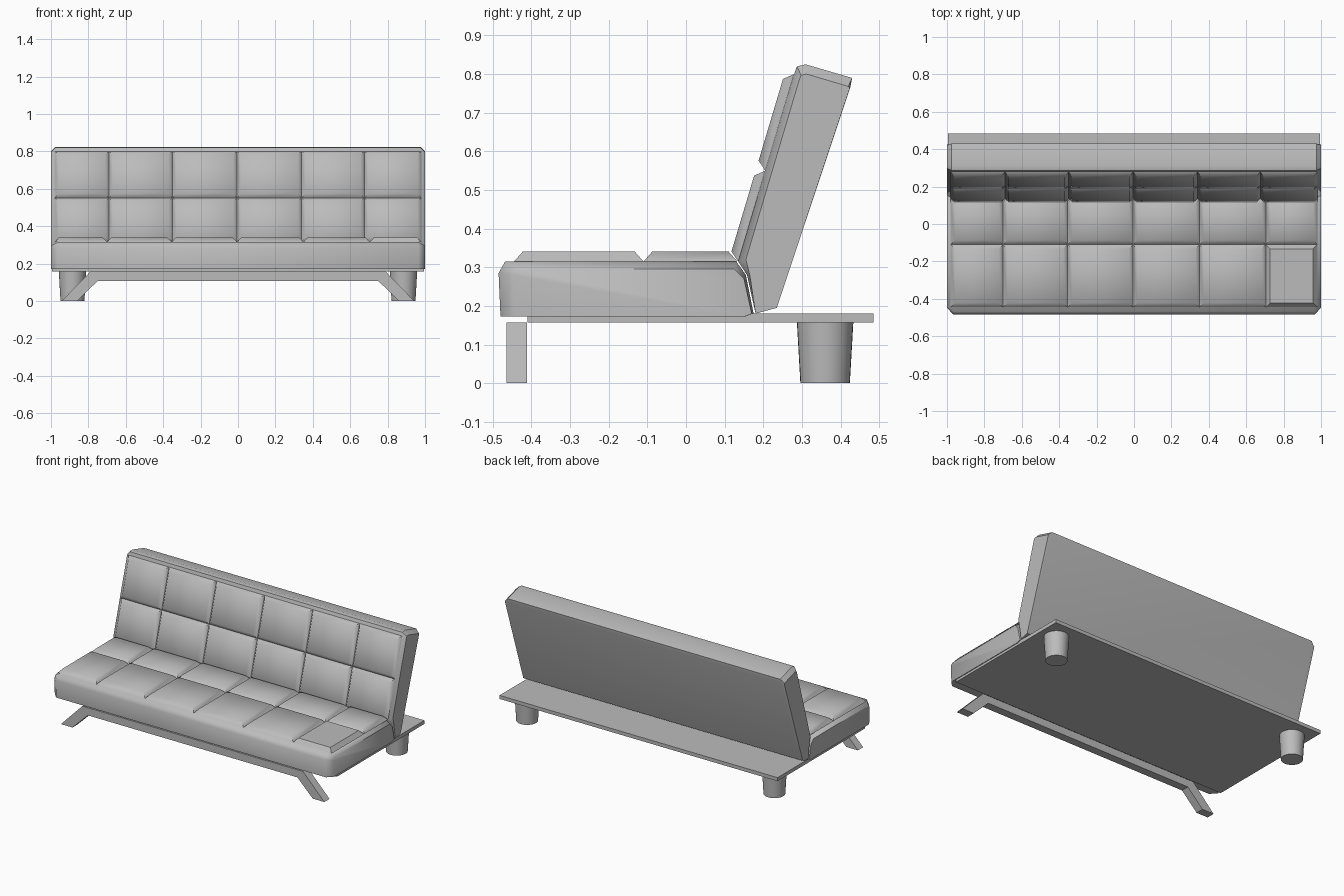
import bpy, bmesh, math
from mathutils import Vector

cube = bpy.data.objects.get("Cube")
if cube:
    bpy.data.objects.remove(cube, do_unlink=True)

grey = bpy.data.materials.new("plain grey")
grey.use_nodes = True
grey.diffuse_color = (0.5, 0.5, 0.5, 1)
grey.node_tree.nodes["Principled BSDF"].inputs["Base Color"].default_value = (0.5, 0.5, 0.5, 1)


def finish(name, bm, angle=None):
    """Turn a bmesh into an object, optionally smooth below an angle."""
    bmesh.ops.remove_doubles(bm, verts=bm.verts, dist=0.0005)
    bmesh.ops.recalc_face_normals(bm, faces=bm.faces)
    mesh = bpy.data.meshes.new(name)
    flat = [f.index for f in bm.faces if f.tag]
    bm.to_mesh(mesh)
    bm.free()
    mesh.materials.append(grey)
    ob = bpy.data.objects.new(name, mesh)
    bpy.context.collection.objects.link(ob)
    if angle:
        bpy.ops.object.select_all(action='DESELECT')
        ob.select_set(True)
        bpy.context.view_layer.objects.active = ob
        bpy.ops.object.shade_smooth_by_angle(angle=math.radians(angle))
    return ob


def loft(name, sections, angle=None):
    """Skin closed rings of points and cap both ends."""
    bm = bmesh.new()
    rings = [[bm.verts.new(p) for p in ring] for ring in sections]
    for a, b in zip(rings, rings[1:]):
        n = len(a)
        for i in range(n):
            j = (i + 1) % n
            bm.faces.new((a[i], a[j], b[j], b[i]))
    bm.faces.new(rings[0])
    bm.faces.new(rings[-1])
    return finish(name, bm, angle)


def cushion(name, outer, inner, chamfer, angle):
    """Side profile swept along x, with smaller end profiles."""
    stations = ((-1, inner), (chamfer - 1, outer), (1 - chamfer, outer), (1, inner))
    return loft(name, [[(x, y, z) for y, z in prof] for x, prof in stations], angle)


def pads(name, cols, rows, origin, along, normal, height, inset, angle, skip=None, only=None):
    """Grid of raised pads with sloping rims, meeting in V grooves."""
    bm = bmesh.new()
    o, d, n = Vector(origin), Vector(along).normalized(), Vector(normal).normalized()
    for c, (x0, x1) in enumerate(zip(cols, cols[1:])):
        for r, (v0, v1) in enumerate(zip(rows, rows[1:])):
            if (c, r) == skip or (only and (c, r) != only):
                continue

            def ring(e, h):
                return [bm.verts.new(o + Vector((x, 0, 0)) + d * v + n * h) for x, v in
                        ((x0 + e, v0 + e), (x1 - e, v0 + e), (x1 - e, v1 - e), (x0 + e, v1 - e))]
            low, top = ring(0, 0), ring(inset, height)
            bm.faces.new(top)
            for i in range(4):
                j = (i + 1) % 4
                bm.faces.new((low[i], low[j], top[j], top[i]))
    return finish(name, bm, angle)


# Seat cushion
cushion("seat_cushion",
        [(-0.48, 0.172), (-0.485, 0.285), (-0.468, 0.315), (0.13, 0.315),
         (0.155, 0.28), (0.175, 0.18), (0.15, 0.172)],
        [(-0.445, 0.172), (-0.448, 0.28), (-0.435, 0.296), (0.125, 0.296),
         (0.15, 0.27), (0.17, 0.18), (0.15, 0.172)], 0.035, 60)
seat_grid = dict(cols=[-0.98, -0.7, -0.355, -0.005, 0.35, 0.705, 0.98],
                 rows=[-0.445, -0.11, 0.133], origin=(0, 0, 0.315),
                 along=(0, 1, 0), normal=(0, 0, 1), height=0.026, inset=0.023)
pads("seat_pads", **seat_grid, angle=60, skip=(5, 0))
pads("seat_corner_pad", **seat_grid, angle=None, only=(5, 0))

# Reclined backrest
cushion("backrest",
        [(0.135, 0.315), (0.28, 0.8), (0.287, 0.82), (0.31, 0.825), (0.43, 0.79),
         (0.425, 0.765), (0.235, 0.195), (0.18, 0.18), (0.158, 0.28)],
        [(0.155, 0.32), (0.293, 0.785), (0.298, 0.797), (0.312, 0.8), (0.42, 0.768),
         (0.424, 0.764), (0.235, 0.195), (0.18, 0.18), (0.165, 0.28)], 0.025, 40)
pads("backrest_pads", [-0.98, -0.69, -0.35, -0.005, 0.34, 0.675, 0.98],
     [0, 0.245, 0.506], (0, 0.135, 0.315), (0, 0.286, 0.958), (0, -0.958, 0.286),
     0.024, 0.02, 60)

# Base board
loft("base_board", [[(x, -0.41, 0.157), (x, 0.485, 0.157), (x, 0.485, 0.18), (x, -0.41, 0.18)]
                    for x in (-0.995, 0.995)])

# Front rail with splayed legs
half = [(0.75, 0.108), (0.86, 0), (0.943, 0), (0.79, 0.157)]
outline = half + [(-x, z) for x, z in reversed(half)]
loft("front_leg_frame", [[(x, y, z) for x, z in outline] for y in (-0.464, -0.411)])

# Tapered round rear legs
for side, sx in (("left", 1), ("right", -1)):
    loft("rear_leg_" + side,
         [[(sx * 0.885 + r * math.cos(t * math.tau / 32), 0.36 + r * math.sin(t * math.tau / 32), z)
           for t in range(32)] for r, z in ((0.064, 0), (0.073, 0.157))], 40)
